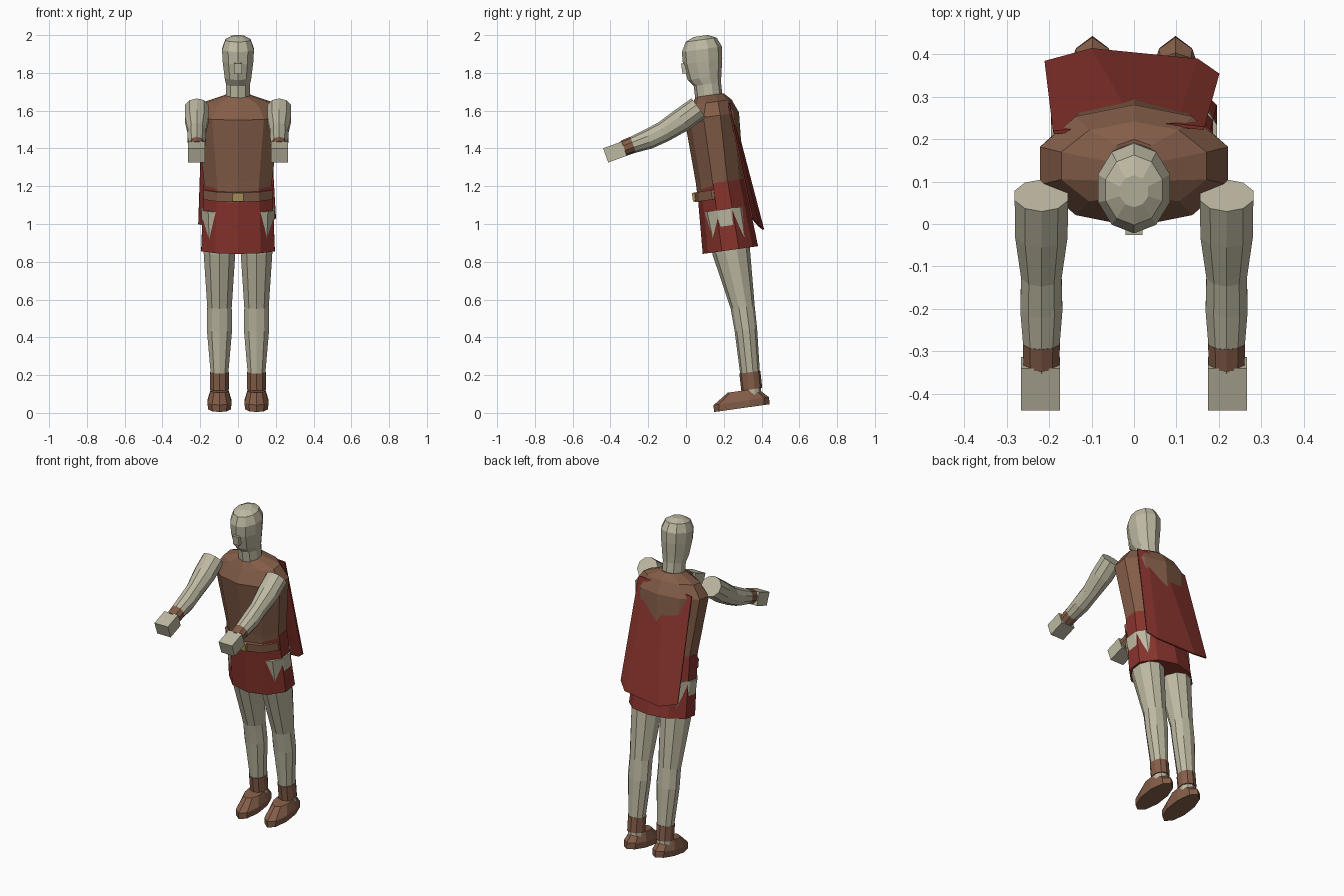
import bpy, bmesh
from math import sin, cos, pi, radians
from mathutils import Vector

cube = bpy.data.objects.get("Cube")
if cube:
    bpy.data.objects.remove(cube)

LEAN = 8  # the whole figure leans forward by this many degrees


def material(name, rgb):
    m = bpy.data.materials.new(name)
    m.use_nodes = True
    m.diffuse_color = (*rgb, 1)
    bsdf = next(n for n in m.node_tree.nodes if n.type == 'BSDF_PRINCIPLED')
    bsdf.inputs["Base Color"].default_value = (*rgb, 1)
    return m


SKIN = material("pale skin", (0.51, 0.48, 0.36))
LEATHER = material("brown leather", (0.23, 0.11, 0.065))
CLOTH = material("red cloth", (0.24, 0.033, 0.025))
BRASS = material("brass", (0.42, 0.30, 0.10))


def finish(name, bm, mat):
    bmesh.ops.recalc_face_normals(bm, faces=bm.faces)
    me = bpy.data.meshes.new(name)
    bm.to_mesh(me)
    bm.free()
    me.materials.append(mat)
    ob = bpy.data.objects.new(name, me)
    bpy.context.collection.objects.link(ob)
    return ob


def loft(name, mat, rings, x=0, sides=10):
    """Skin ten-sided rings given as (y, z, x radius, y radius, tilt)."""
    bm = bmesh.new()
    loops = []
    for y, z, rx, ry, tilt in rings:
        t = radians(tilt)
        loop = []
        for i in range(sides):
            a = 2 * pi * i / sides
            b = -cos(a) * ry
            loop.append(bm.verts.new((x + sin(a) * rx, y + b * cos(t), z + b * sin(t))))
        loops.append(loop)
    for low, high in zip(loops, loops[1:]):
        for i in range(sides):
            j = (i + 1) % sides
            bm.faces.new((low[i], low[j], high[j], high[i]))
    bm.faces.new(loops[0])
    bm.faces.new(loops[-1])
    return finish(name, bm, mat)


def upright(name, mat, rings, x=0):
    return loft(name, mat, [(*r, LEAN) for r in rings], x)


def box(name, mat, centre, size, tilt=LEAN):
    bm = bmesh.new()
    bmesh.ops.create_cube(bm, size=1)
    t = radians(tilt)
    for v in bm.verts:
        p = Vector(v.co[i] * size[i] for i in range(3))
        v.co = Vector(centre) + Vector((p.x, p.y * cos(t) - p.z * sin(t),
                                        p.y * sin(t) + p.z * cos(t)))
    return finish(name, bm, mat)


# Head with neck, and nose
upright("head", SKIN, [
    (0.125, 1.64, 0.066, 0.072), (0.113, 1.74, 0.066, 0.073),
    (0.098, 1.775, 0.074, 0.09), (0.088, 1.86, 0.085, 0.105),
    (0.084, 1.925, 0.089, 0.107), (0.08, 1.975, 0.07, 0.083),
    (0.077, 1.995, 0.035, 0.038)])
box("nose", SKIN, (0, 0.0, 1.825), (0.04, 0.045, 0.055))

# Torso, skirt and belt
upright("torso", LEATHER, [
    (0.187, 1.13, 0.178, 0.123), (0.178, 1.24, 0.19, 0.128),
    (0.137, 1.57, 0.233, 0.145), (0.137, 1.645, 0.18, 0.105),
    (0.125, 1.682, 0.068, 0.075)])
upright("skirt", CLOTH, [(0.235, 0.862, 0.205, 0.148), (0.182, 1.222, 0.19, 0.126)])
upright("belt", LEATHER, [(0.182, 1.135, 0.191, 0.138), (0.175, 1.185, 0.191, 0.138)])
box("belt_buckle", BRASS, (0, 0.042, 1.143), (0.056, 0.016, 0.045))

# Cape: a creased thin sheet hanging from the shoulders
bm = bmesh.new()
top = [bm.verts.new(p) for p in
       [(-0.19, 0.215, 1.6), (0, 0.235, 1.64), (0.1, 0.232, 1.64), (0.165, 0.225, 1.64)]]
hem = [bm.verts.new(p) for p in
       [(-0.21, 0.38, 1.0), (-0.1, 0.41, 0.97), (0.15, 0.385, 0.99), (0.2, 0.35, 1.03)]]
for i in range(3):
    bm.faces.new((top[i], top[i + 1], hem[i + 1], hem[i]))
cape = finish("cape", bm, CLOTH)
solid = cape.modifiers.new("thickness", 'SOLIDIFY')
solid.thickness = 0.008
solid.offset = 0

for side, s in (("left", 1), ("right", -1)):
    # Leg, boot cuff and foot
    x = 0.098 * s
    upright(side + "_leg", SKIN, [
        (0.35, 0.08, 0.046, 0.05), (0.34, 0.2, 0.048, 0.052),
        (0.317, 0.44, 0.07, 0.06), (0.3, 0.56, 0.068, 0.064),
        (0.24, 0.85, 0.088, 0.1), (0.2, 1.078, 0.102, 0.11)], x)
    upright(side + "_boot_cuff", LEATHER, [
        (0.348, 0.125, 0.052, 0.056), (0.338, 0.215, 0.053, 0.056)], x)
    upright(side + "_foot", LEATHER, [
        (0.295, 0.025, 0.064, 0.149), (0.293, 0.062, 0.067, 0.148),
        (0.3, 0.118, 0.05, 0.08)], x)

    # Arm, wrist cuff and hand reaching forward
    x = 0.218 * s
    loft(side + "_arm", SKIN, [
        (0.067, 1.615, 0.066, 0.0625, 127), (-0.02, 1.552, 0.065, 0.064, 124),
        (-0.12, 1.488, 0.05, 0.056, 119), (-0.2, 1.449, 0.052, 0.053, 113),
        (-0.34, 1.397, 0.04, 0.038, 110)], x)
    loft(side + "_wrist_cuff", LEATHER, [
        (-0.28, 1.42, 0.046, 0.045, 110), (-0.333, 1.4, 0.044, 0.042, 110)], x)
    box(side + "_hand", SKIN, (0.22 * s, -0.376, 1.381), (0.092, 0.105, 0.08), 20)
